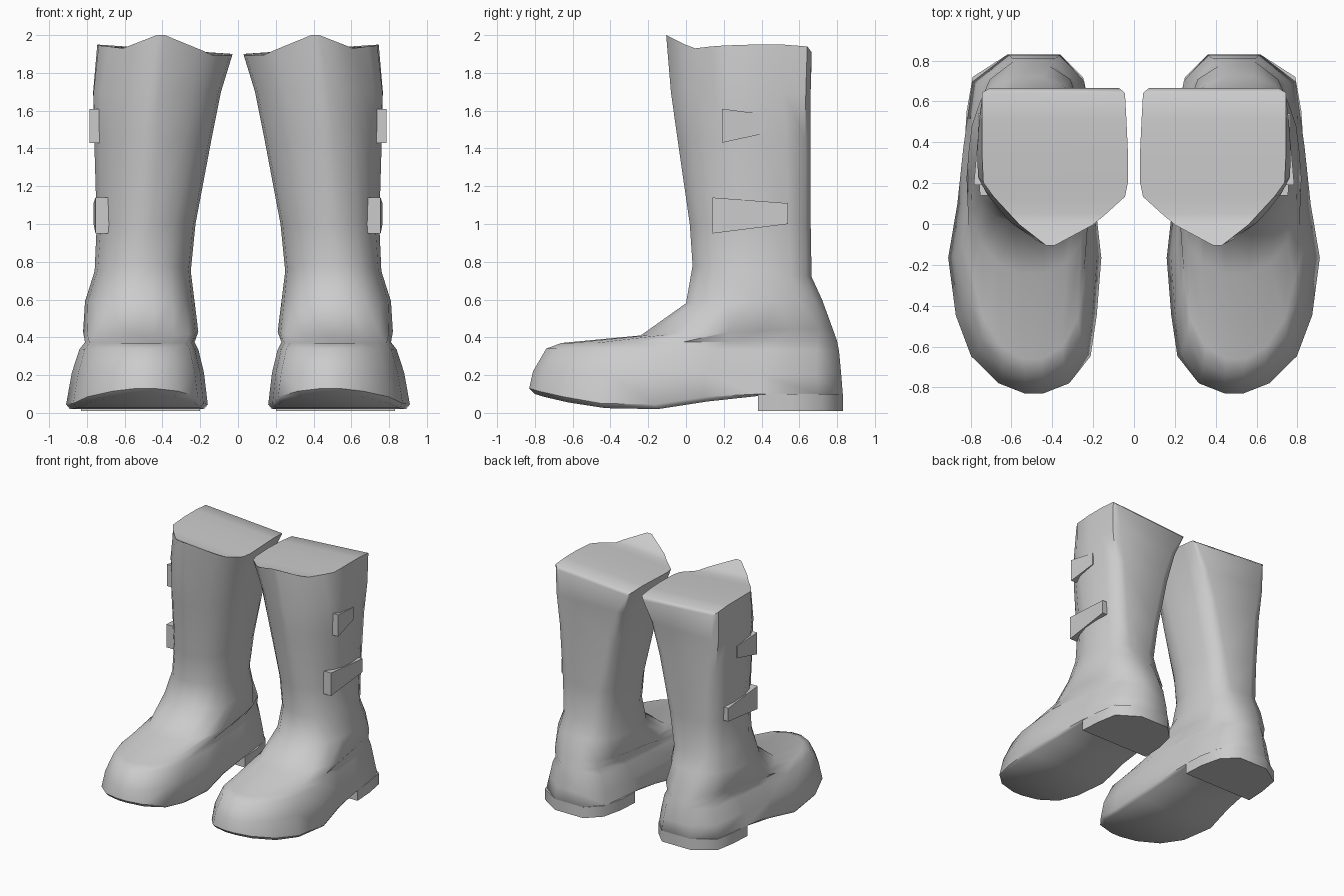
import bpy, bmesh, math

if "Cube" in bpy.data.objects:
    bpy.data.objects.remove(bpy.data.objects["Cube"])

# Plan outlines as rows (t front->back, inner fraction, outer fraction)
FOOT = [(0, .38, .50), (.03, .21, .67), (.11, .07, .85), (.23, .03, .95), (.40, 0, 1),
        (.56, .04, .94), (.73, .06, .90), (.92, .11, .84), (1, .27, .61)]
SHAFT = [(0, .50, .56), (.13, .24, .74), (.20, .15, .81), (.31, .02, .92), (.40, 0, .99),
         (.60, 0, 1), (.80, .01, 1), (.97, .02, 1), (1, .06, .95)]
ROUND = []
for k in range(9):
    a = math.pi * (0.04 + 0.92 * k / 8)
    h = .5 * math.sin(a) ** .7
    ROUND.append((.5 - .5 * math.cos(a) / math.cos(math.pi * .04), .5 - h, .5 + h))


def outline(p):
    """Blend foot (0) -> round (1) -> shaft (2)."""
    a, b, f = (FOOT, ROUND, p) if p <= 1 else (ROUND, SHAFT, p - 1)
    return [tuple(u + (v - u) * f for u, v in zip(r, s)) for r, s in zip(a, b)]


def ring(yf, yb, xi, xo, p, z, lean=0):
    """18 points: inner side front->back, then outer side back->front."""
    inner, outer = [], []
    for k, (t, ui, uo) in enumerate(outline(p)):
        zz = z[k] if len(z) > 2 else z[0] + (z[1] - z[0]) * t
        y = yf + (yb - yf) * t
        w = xo - xi
        drop = lean * max(0, 1 - 2 * ui) if 0 < k else 0
        inner.append((xi + w * ui, y, zz - drop))
        outer.append((xi + w * uo, y, zz))
    return inner + outer[::-1]


def finish(bm, name, angle=50):
    bmesh.ops.recalc_face_normals(bm, faces=bm.faces)
    me = bpy.data.meshes.new(name)
    bm.to_mesh(me)
    bm.free()
    ob = bpy.data.objects.new(name, me)
    bpy.context.collection.objects.link(ob)
    ob.modifiers.new("pair", 'MIRROR')
    bpy.ops.object.select_all(action='DESELECT')
    ob.select_set(True)
    bpy.context.view_layer.objects.active = ob
    bpy.ops.object.shade_smooth_by_angle(angle=math.radians(angle))
    return ob


def loft(rings, name):
    """Skin the rings and close both ends with strips across the width."""
    bm = bmesh.new()
    vs = [[bm.verts.new(c) for c in r] for r in rings]
    n = len(vs[0])
    for a, b in zip(vs, vs[1:]):
        for i in range(n):
            j = (i + 1) % n
            bm.faces.new((a[i], a[j], b[j], b[i]))
    for r in (vs[0], vs[-1]):
        for i in range(n // 2 - 1):
            bm.faces.new((r[i], r[i + 1], r[n - 2 - i], r[n - 1 - i]))
    return finish(bm, name)


# Boot body: sole edge, foot, ankle, shaft, top rim
sole_z = [.10, .085, .055, .025, .02, .06, .09, .09, .09]
edge_z = [.13, .115, .085, .05, .045, .085, .10, .10, .10]
top_z = [2.0, 1.95, 1.93, 1.94, 1.945, 1.95, 1.95, 1.94, 1.91]
loft([
    ring(-.80, .825, .18, .89, 0, sole_z),
    ring(-.83, .83, .16, .91, 0, edge_z),
    ring(-.81, .822, .18, .88, 0, (.22, .20)),
    ring(-.74, .81, .21, .84, .12, (.34, .33)),
    ring(-.66, .80, .23, .81, .4, (.37, .38)),
    ring(-.24, .775, .21, .82, .6, (.41, .45)),
    ring(0, .72, .23, .81, .9, (.58, .60)),
    ring(.035, .665, .25, .76, 1.2, (.78, .72)),
    ring(.02, .66, .225, .75, 1.4, (1.0, 1.0)),
    ring(-.045, .66, .14, .765, 1.6, (1.45, 1.45)),
    ring(-.08, .66, .09, .77, 1.8, (1.7, 1.7)),
    ring(-.105, .665, .03, .745, 2, top_z, .05),
], "boot_body")

# Heel block: follows the rear of the foot outline
heel = [(.38, .20, .83), (.55, .21, .82), (.72, .25, .79), (.83, .36, .62)]


def heel_ring(z):
    return [(a, y, z) for y, a, b in heel] + [(b, y, z) for y, a, b in heel[::-1]]


loft([heel_ring(.01), heel_ring(.04), heel_ring(.10)], "heel")


# Side flaps: wedges standing proud at the front edge, sinking into the shaft
def flap(name, y0, y1, z0, z1, x, tail):
    bm = bmesh.new()
    bmesh.ops.create_cube(bm, size=1)
    for v in bm.verts:
        front, out, up = v.co.y < 0, v.co.x > 0, v.co.z > 0
        v.co.x = (x if front else tail) if out else .66
        v.co.y = y0 if front else y1
        v.co.z = (z1 if up else z0) - (0 if front else (.03 if up else -.05))
    return finish(bm, name, 30)


flap("lower_flap", .14, .54, .95, 1.14, .755, .765)
flap("upper_flap", .19, .42, 1.43, 1.61, .785, .765)
